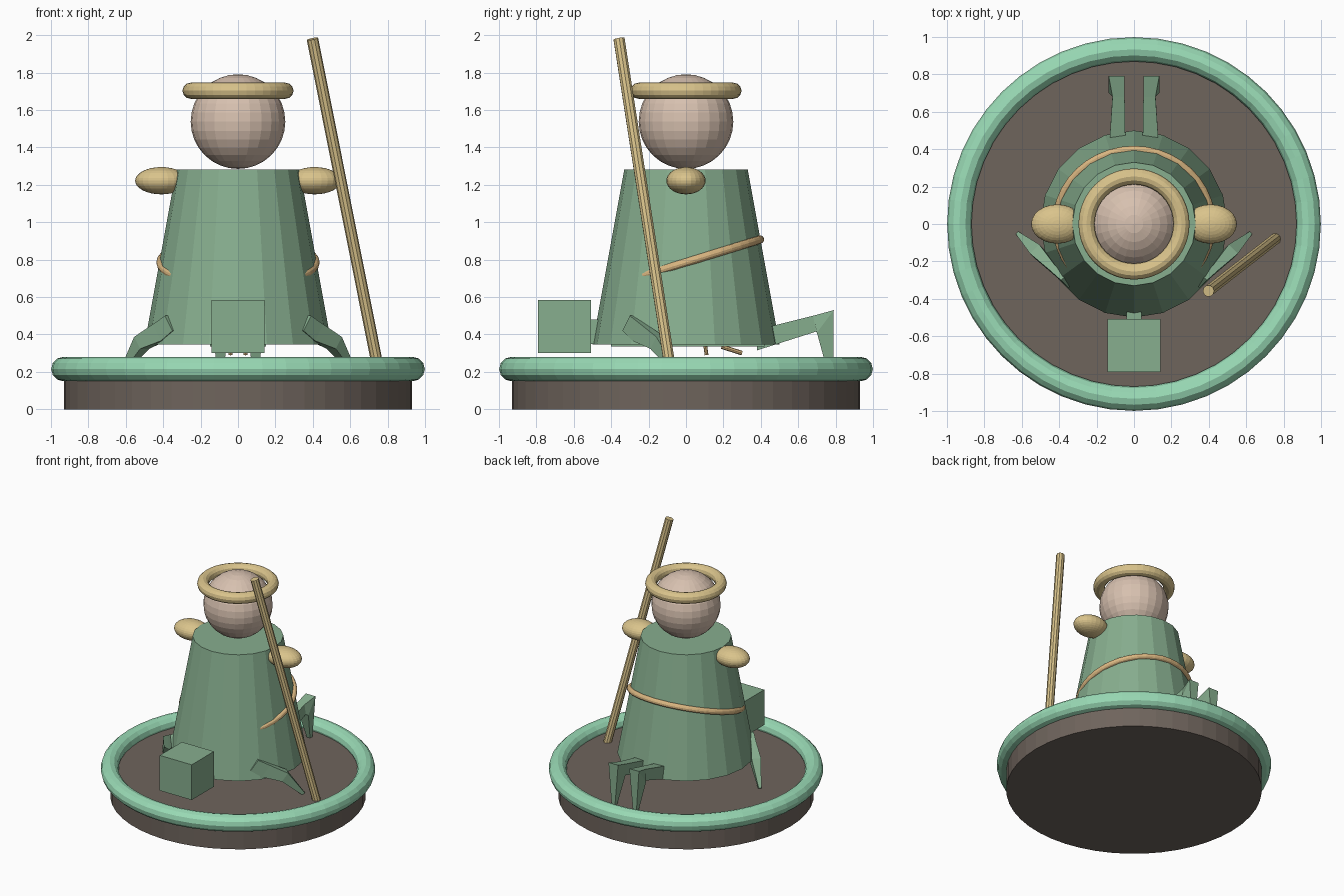
import bpy, bmesh, math
from mathutils import Vector

if "Cube" in bpy.data.objects:
    bpy.data.objects.remove(bpy.data.objects["Cube"])


def material(name, rgb):
    m = bpy.data.materials.new(name)
    m.diffuse_color = (*rgb, 1)
    m.use_nodes = True
    m.node_tree.nodes["Principled BSDF"].inputs["Base Color"].default_value = m.diffuse_color
    return m


GREEN = material("robe green", (0.243, 0.425, 0.274))
MINT = material("mint rim", (0.319, 0.70, 0.462))
TAN = material("straw tan", (0.70, 0.55, 0.26))
ROPE = material("rope tan", (0.70, 0.47, 0.22))
SKIN = material("pale skin", (0.68, 0.53, 0.43))
BROWN = material("dark brown", (0.158, 0.128, 0.108))


def finish(name, mat):
    o = bpy.context.object
    o.name = name
    o.data.materials.append(mat)
    return o


def cone(name, mat, r1, r2, z0, z1, sides):
    bpy.ops.mesh.primitive_cone_add(vertices=sides, radius1=r1, radius2=r2, depth=z1 - z0,
                                    location=(0, 0, (z0 + z1) / 2))
    return finish(name, mat)


def torus(name, mat, major, minor, loc, rot=(0, 0, 0), segs=40, rings=12):
    bpy.ops.mesh.primitive_torus_add(major_radius=major, minor_radius=minor, location=loc,
                                     rotation=rot, major_segments=segs, minor_segments=rings)
    return finish(name, mat)


def ball(name, mat, loc, scale, segs=24, rings=16):
    bpy.ops.mesh.primitive_uv_sphere_add(segments=segs, ring_count=rings, radius=1, location=loc)
    bpy.context.object.scale = scale
    return finish(name, mat)


def box(name, mat, lo, hi):
    lo, hi = Vector(lo), Vector(hi)
    bpy.ops.mesh.primitive_cube_add(size=1, location=(lo + hi) / 2)
    bpy.context.object.scale = hi - lo
    return finish(name, mat)


def rod(name, mat, a, b, r, sides=10):
    a, b = Vector(a), Vector(b)
    d = b - a
    bpy.ops.mesh.primitive_cylinder_add(vertices=sides, radius=r, depth=d.length, location=(a + b) / 2,
                                        rotation=d.to_track_quat('Z', 'Y').to_euler())
    return finish(name, mat)


def loft(name, mat, sections):
    # joins four-cornered sections into one closed limb
    bm = bmesh.new()
    loops = [[bm.verts.new(p) for p in s] for s in sections]
    for a, b in zip(loops, loops[1:]):
        for i in range(4):
            j = (i + 1) % 4
            bm.faces.new((a[i], a[j], b[j], b[i]))
    bm.faces.new(loops[0][::-1])
    bm.faces.new(loops[-1])
    bmesh.ops.recalc_face_normals(bm, faces=bm.faces)
    me = bpy.data.meshes.new(name)
    bm.to_mesh(me)
    bm.free()
    me.materials.append(mat)
    o = bpy.data.objects.new(name, me)
    bpy.context.collection.objects.link(o)


# round base with rim
cone("base_disc", BROWN, 0.93, 0.93, 0, 0.2, 48)
torus("base_rim", MINT, 0.934, 0.065, (0, 0, 0.215), segs=48)

# robed figure
cone("robe", GREEN, 0.5, 0.33, 0.347, 1.282, 20)
ball("head", SKIN, (0, 0, 1.538), (0.253,) * 3)
torus("hat_brim", TAN, 0.254, 0.043, (0, 0, 1.703))
torus("slanted_belt", ROPE, 0.415, 0.022, (0, 0, 0.785), (0.3, 0, 0))
rod("staff", TAN, (0.755, -0.08, 0.19), (0.398, -0.358, 1.98), 0.031)

# animal under the robe
box("animal_body", GREEN, (-0.15, -0.4, 0.336), (0.15, 0.42, 0.5))
box("animal_neck", GREEN, (-0.04, -0.53, 0.35), (0.04, -0.38, 0.48))
box("animal_head", GREEN, (-0.142, -0.79, 0.302), (0.142, -0.508, 0.585))

for s, side in ((-1, "left"), (1, "right")):
    ball(side + "_arm", TAN, (s * 0.41, 0, 1.222), (0.14, 0.105, 0.073))

    # hind leg: (y, z) upper and lower edge, inner and outer x
    hind = [((0.38, 0.425), (0.38, 0.315), 0.045, 0.135), ((0.68, 0.5), (0.695, 0.415), 0.05, 0.115),
            ((0.79, 0.53), (0.70, 0.41), 0.05, 0.135), ((0.787, 0.2), (0.757, 0.2), 0.08, 0.11)]
    loft(side + "_hind_leg", GREEN,
         [[(s * i, *u), (s * o, *u), (s * o, *l), (s * i, *l)] for u, l, i, o in hind])

    # front leg: centre point, half width, half thickness
    across = Vector((s * 0.7, -0.7, 0))
    up = Vector((s * 0.4, 0.4, 0.8))
    front = [((0.36, -0.31, 0.46), 0.015, 0.05), ((0.42, -0.25, 0.41), 0.02, 0.055),
             ((0.515, -0.15, 0.355), 0.035, 0.04), ((0.62, -0.052, 0.2), 0.01, 0.012)]
    loft(side + "_front_leg", GREEN,
         [[Vector((s * p[0], p[1], p[2])) + across * w * i + up * t * j
           for i, j in ((-1, -1), (1, -1), (1, 1), (-1, 1))] for p, w, t in front])

    # small rope ends below the robe
    rod(side + "_rope_end", ROPE, (s * 0.04, 0.19, 0.335), (s * 0.04, 0.3, 0.3), 0.012, 8)
    rod(side + "_rope_drop", ROPE, (s * 0.04, 0.1, 0.36), (s * 0.04, 0.11, 0.29), 0.01, 8)
